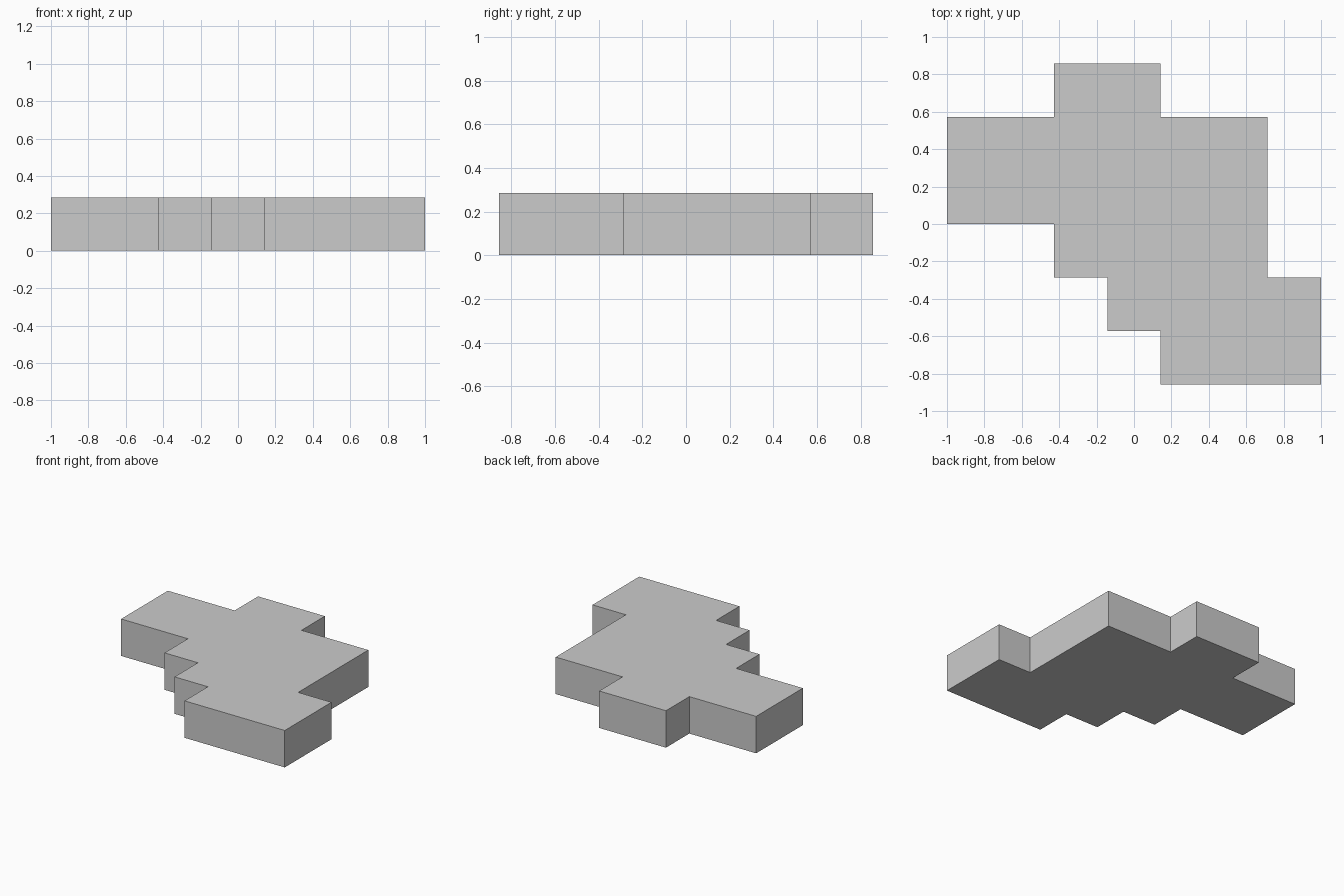
import bpy
import bmesh

if "Cube" in bpy.data.objects:
    bpy.data.objects.remove(bpy.data.objects["Cube"])

U = 2 / 7  # grid step: the plate is 7 steps long and 1 step thick

# Stepped outline in grid steps, counter-clockwise from above
outline = [(-3.5, 0), (-1.5, 0), (-1.5, -1), (-0.5, -1), (-0.5, -2), (0.5, -2),
           (0.5, -3), (3.5, -3), (3.5, -1), (2.5, -1), (2.5, 2), (0.5, 2),
           (0.5, 3), (-1.5, 3), (-1.5, 2), (-3.5, 2)]

# Stepped plate: outline face extruded upward
bm = bmesh.new()
base = bm.faces.new([bm.verts.new((x * U, y * U, 0)) for x, y in outline])
ext = bmesh.ops.extrude_face_region(bm, geom=[base], use_keep_orig=True)
top = [v for v in ext["geom"] if isinstance(v, bmesh.types.BMVert)]
bmesh.ops.translate(bm, vec=(0, 0, U), verts=top)
bmesh.ops.recalc_face_normals(bm, faces=bm.faces)

mesh = bpy.data.meshes.new("stepped_plate")
bm.to_mesh(mesh)
bm.free()
bpy.context.collection.objects.link(bpy.data.objects.new("stepped_plate", mesh))
